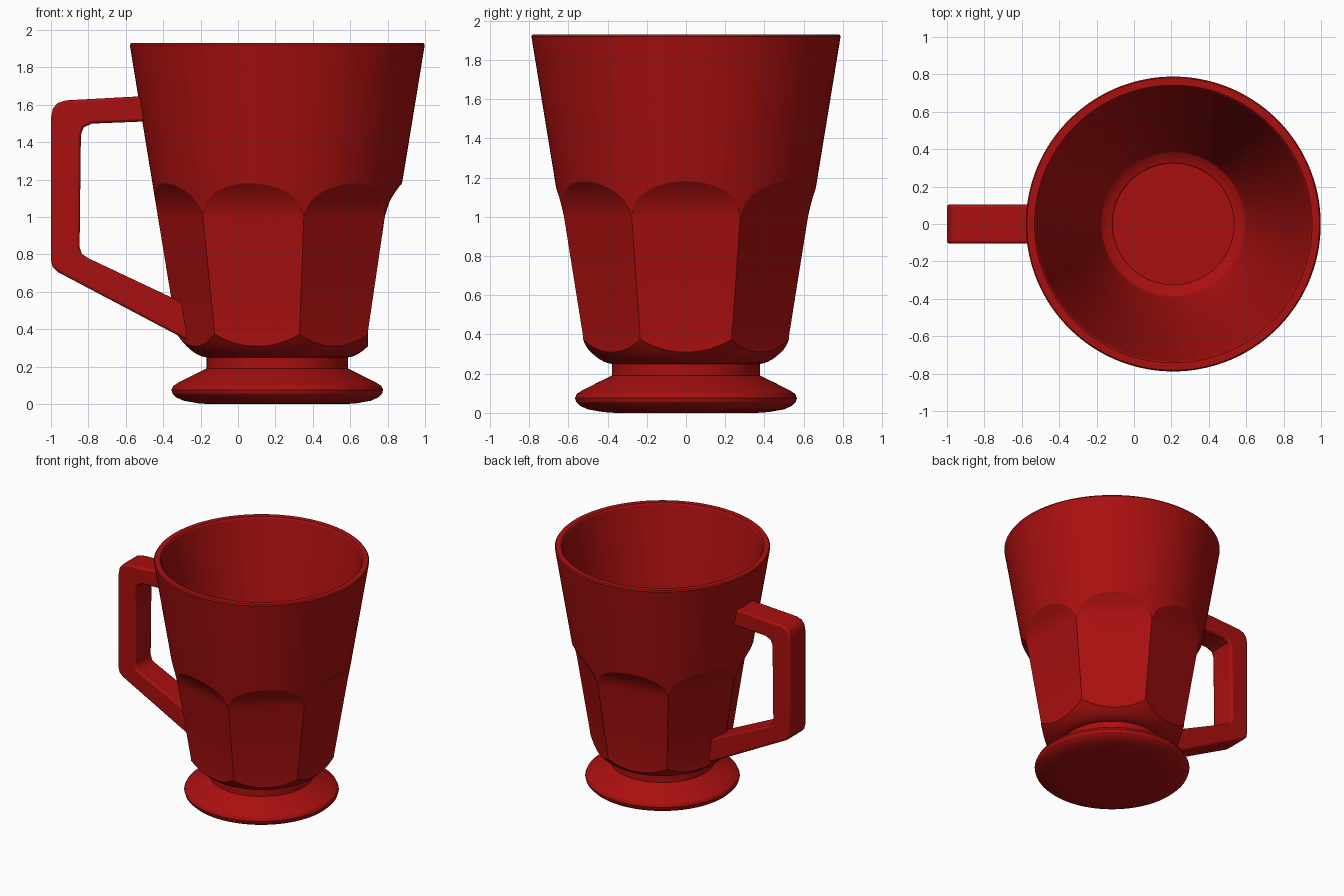
import bpy
import bmesh
from math import cos, sin, pi, radians

if "Cube" in bpy.data.objects:
    bpy.data.objects.remove(bpy.data.objects["Cube"])

AXIS_X = 0.21        # the cup sits off centre to leave room for the handle
FACETS = 7
COLUMNS = FACETS * 20
HALF = pi / FACETS
RIM_Z, RIM_R, TAPER = 1.93, 0.79, 0.1635
FACET_TOP, SCALLOP = 1.0, 0.18

red = bpy.data.materials.new("glossy red")
red.use_nodes = True
red.diffuse_color = (0.40, 0.005, 0.005, 1)
red.node_tree.nodes["Principled BSDF"].inputs["Base Color"].default_value = red.diffuse_color


def finish(name, bm, angle):
    """Turn a bmesh into a shaded object."""
    bmesh.ops.remove_doubles(bm, verts=bm.verts, dist=0.0005)
    bmesh.ops.recalc_face_normals(bm, faces=bm.faces)
    mesh = bpy.data.meshes.new(name)
    bm.to_mesh(mesh)
    bm.free()
    mesh.materials.append(red)
    obj = bpy.data.objects.new(name, mesh)
    bpy.context.collection.objects.link(obj)
    bpy.ops.object.select_all(action="DESELECT")
    obj.select_set(True)
    bpy.context.view_layer.objects.active = obj
    bpy.ops.object.shade_smooth_by_angle(angle=radians(angle))
    return obj


def lathe(name, profile_at, angle):
    """Sweep a profile, which may change with the angle, around the cup axis."""
    bm = bmesh.new()
    rings = []
    for i in range(COLUMNS):
        a = 2 * pi * i / COLUMNS
        rings.append([bm.verts.new((AXIS_X + r * cos(a), r * sin(a), z))
                      for r, z in profile_at(a)])
    for i, here in enumerate(rings):
        there = rings[(i + 1) % COLUMNS]
        for j in range(len(here) - 1):
            bm.faces.new((here[j], there[j], there[j + 1], here[j + 1]))
    bm.faces.new([c[0] for c in rings])
    bm.faces.new([c[-1] for c in rings])
    return finish(name, bm, angle)


def cone(z):
    return RIM_R - TAPER * (RIM_Z - z)


def flat(z):
    """Distance of a facet from the axis, with a scooped top end."""
    if z > FACET_TOP:
        t = (z - FACET_TOP) / SCALLOP
        return cone(FACET_TOP) * cos(HALF) + 0.025 * t + 0.067 * t * t
    return cone(max(z, 0.39)) * cos(HALF)


def bowl_height(r):
    s = (r - 0.38) / 0.105
    return 0.25 + 0.06 * s + 0.046 * s * (s - 1)


def cup_profile(a):
    phi = (a + HALF) % (2 * HALF) - HALF
    c = cos(phi)
    # Height where the scooped facet meets the round wall
    low, high = FACET_TOP, FACET_TOP + SCALLOP
    for _ in range(30):
        mid = (low + high) / 2
        if flat(mid) < cone(mid) * c:
            low = mid
        else:
            high = mid
    r_low = flat(0) / c
    rows = []
    # Rounded underside
    for k in range(7):
        r = 0.38 + (r_low - 0.38) * k / 6
        rows.append((r, bowl_height(r)))
    # Flat facet and its scooped end
    rows += [(flat(z) / c, z) for z in (0.39, 0.7, FACET_TOP)]
    for k in range(1, 9):
        z = FACET_TOP + (low - FACET_TOP) * k / 8
        rows.append((min(flat(z) / c, cone(z)), z))
    # Round upper wall, rim, inner wall and floor
    rows += [(cone(z), z) for z in (1.3, 1.6, 1.92)]
    rows += [(0.782, RIM_Z), (0.742, RIM_Z), (0.734, 1.92), (0.57, 1.15),
             (0.41, 0.42), (0.385, 0.365), (0.36, 0.345), (0.33, 0.335), (0.325, 0.33)]
    return rows


lathe("cup_body", cup_profile, 25)

# Round foot with a short neck
foot = [(0.36, 0), (0.42, 0.004), (0.50, 0.018), (0.54, 0.036), (0.56, 0.056),
        (0.566, 0.076), (0.556, 0.098), (0.525, 0.117), (0.45, 0.155), (0.378, 0.19),
        (0.378, 0.255)]
lathe("foot", lambda a: foot, 25)

# Angular handle: outer outline down, inner outline back up
outline = [(-0.48, 1.648), (-0.92, 1.624), (-0.965, 1.61), (-0.99, 1.58), (-1.0, 1.53),
           (-1.0, 0.77), (-0.992, 0.735), (-0.965, 0.707), (-0.26, 0.335),
           (-0.26, 0.525), (-0.80, 0.78), (-0.835, 0.803), (-0.847, 0.84),
           (-0.84, 1.44), (-0.825, 1.48), (-0.78, 1.5), (-0.48, 1.512)]
bm = bmesh.new()
side = bm.faces.new([bm.verts.new((x, -0.105, z)) for x, z in outline])
extruded = bmesh.ops.extrude_face_region(bm, geom=[side], use_keep_orig=True)
for v in extruded["geom"]:
    if isinstance(v, bmesh.types.BMVert):
        v.co.y = 0.105
handle = finish("handle", bm, 40)
bevel = handle.modifiers.new("soft_edges", "BEVEL")
bevel.width = 0.014
bevel.segments = 2
bevel.limit_method = "ANGLE"
bevel.angle_limit = radians(60)
